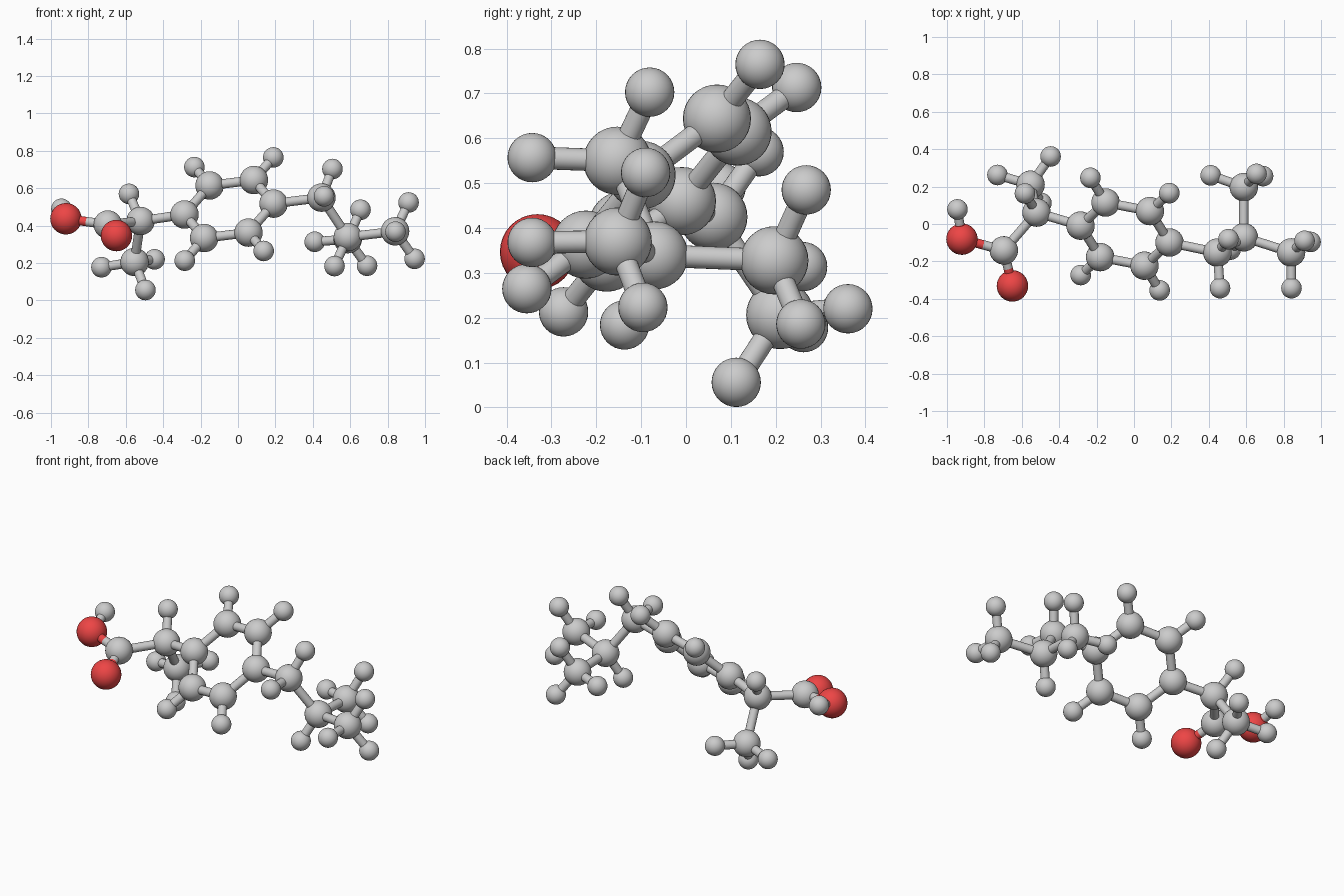
import bpy
from mathutils import Vector

if "Cube" in bpy.data.objects:
    bpy.data.objects.remove(bpy.data.objects["Cube"])

RADIUS = {"carbon": 0.076, "hydrogen": 0.055, "oxygen": 0.084}
BOND_RADIUS = 0.025
BOND_REACH = 0.28          # atoms closer than this are bonded

red = bpy.data.materials.new("red")
red.diffuse_color = (0.85, 0.06, 0.06, 1)
red.use_nodes = True
red.node_tree.nodes["Principled BSDF"].inputs["Base Color"].default_value = red.diffuse_color

atoms = []                 # (element, part name, position)


def add(element, part, *points):
    for p in points:
        atoms.append((element, f"{part}_{element}", Vector(p)))


# Six-sided ring: three corners mirrored through the centre, hydrogens pushed outwards
centre = Vector((-0.048, -0.054, 0.489))
for i, spoke in enumerate([(-0.238, 0.045, -0.029), (-0.104, 0.169, 0.126), (0.133, 0.123, 0.155)]):
    for sign in (1, -1):
        v = Vector(spoke) * sign
        add("carbon", "ring", centre + v)
        if i > 0:
            add("hydrogen", "ring", centre + v * 1.78)

# Right-hand branching tail
add("carbon", "tail_link", (0.446, -0.153, 0.550))
add("hydrogen", "tail_link", (0.505, -0.081, 0.703), (0.460, -0.343, 0.557))
add("carbon", "tail_fork", (0.587, -0.071, 0.339))
add("hydrogen", "tail_fork", (0.516, -0.137, 0.184))
add("carbon", "tail_back_end", (0.587, 0.197, 0.328))
add("hydrogen", "tail_back_end", (0.410, 0.260, 0.314), (0.655, 0.268, 0.485), (0.690, 0.256, 0.186))
add("carbon", "tail_right_end", (0.840, -0.152, 0.370))
add("hydrogen", "tail_right_end", (0.912, -0.090, 0.524), (0.944, -0.096, 0.223), (0.842, -0.343, 0.368))

# Left-hand fork with its lower end group
add("carbon", "left_fork", (-0.521, 0.061, 0.425))
add("hydrogen", "left_fork", (-0.583, 0.163, 0.570))
add("carbon", "left_low_end", (-0.553, 0.210, 0.206))
add("hydrogen", "left_low_end", (-0.730, 0.262, 0.178), (-0.495, 0.112, 0.056), (-0.446, 0.361, 0.220))

# Acid group
add("carbon", "acid", (-0.696, -0.141, 0.406))
add("oxygen", "acid", (-0.920, -0.081, 0.437), (-0.650, -0.331, 0.347))
add("hydrogen", "acid", (-0.944, 0.078, 0.490))


def finish(name, element):
    ob = bpy.context.object
    ob.name = name
    if element == "oxygen":
        ob.data.materials.append(red)
    bpy.ops.object.shade_smooth_by_angle()


# Atom balls
for element, name, pos in atoms:
    bpy.ops.mesh.primitive_uv_sphere_add(segments=32, ring_count=16, radius=RADIUS[element], location=pos)
    finish(name, element)


# Half sticks, each coloured like the atom it starts from
def half_bond(start, end, element):
    d = (end - start) / 2
    bpy.ops.mesh.primitive_cylinder_add(vertices=24, radius=BOND_RADIUS, depth=d.length,
                                        location=start + d / 2,
                                        rotation=d.to_track_quat("Z", "Y").to_euler())
    finish("bond_half", element)


for i, (ea, _, a) in enumerate(atoms):
    for eb, _, b in atoms[i + 1:]:
        if (a - b).length < BOND_REACH:
            half_bond(a, b, ea)
            half_bond(b, a, eb)
